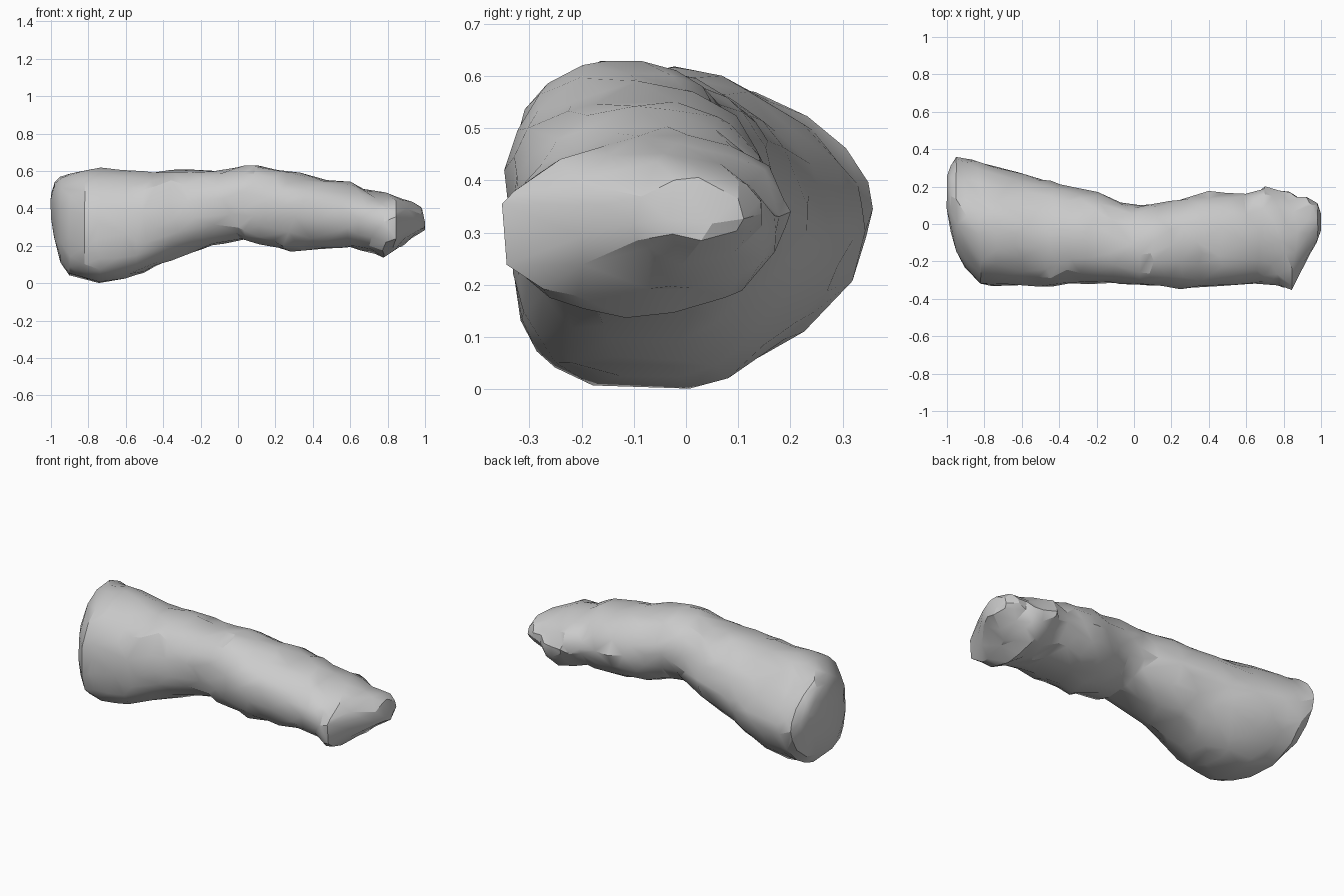
import bpy
import bmesh
from math import sin, cos, pi, radians, copysign
from mathutils import Vector, noise

cube = bpy.data.objects.get("Cube")
if cube:
    bpy.data.objects.remove(cube, do_unlink=True)

# One plain stone grey for the whole body
stone = bpy.data.materials.new("stone_grey")
stone.use_nodes = True
stone.diffuse_color = (0.6, 0.6, 0.6, 1)
stone.node_tree.nodes["Principled BSDF"].inputs["Base Color"].default_value = (0.6, 0.6, 0.6, 1)

# Stations along the body: x, front y, back y, bottom z, top z
STATIONS = [
    (-1, .08, .26, .34, .48),
    (-.98, -.04, .31, .22, .54),
    (-.95, -.15, .36, .11, .57),
    (-.9, -.24, .35, .04, .58),
    (-.82, -.32, .33, .02, .61),
    (-.74, -.33, .31, 0, .615),
    (-.6, -.33, .27, .025, .605),
    (-.5, -.34, .245, .06, .6),
    (-.35, -.32, .2, .125, .605),
    (-.2, -.31, .17, .175, .605),
    (0, -.32, .1, .23, .62),
    (.1, -.34, .1, .215, .63),
    (.25, -.335, .13, .175, .605),
    (.4, -.33, .175, .18, .57),
    (.6, -.325, .155, .185, .535),
    (.7, -.31, .195, .17, .505),
    (.78, -.32, .18, .145, .485),
    (.845, -.36, .17, .18, .46),
    (.93, -.18, .14, .24, .435),
    (.98, -.09, .105, .275, .4),
    (1, -.04, .05, .29, .34),
]
SIDES = 32
STEPS = 3


def rounded(value, power):
    """Superellipse coordinate."""
    return copysign(abs(value) ** power, value)


def corner_power(x, c, s):
    """Squareness of each quarter of a section; lower is squarer."""
    thick = min(1, max(0, (-0.2 - x) / 0.5))
    if c > 0:
        return 1.04 + 0.16 * thick
    if s < 0:
        return 0.82 - 0.24 * thick
    return 0.88 + 0.08 * thick if x < 0.6 else 0.96


def section(bm, x, front, back, bottom, top):
    ring = []
    for i in range(SIDES):
        a = 2 * pi * (i + 0.5) / SIDES
        c, s = cos(a), sin(a)
        power = corner_power(x, c, s)
        y = (front + back) / 2 + (back - front) / 2 * rounded(c, power)
        z = (bottom + top) / 2 + (top - bottom) / 2 * rounded(s, power)
        ring.append(bm.verts.new((x, y, z)))
    return ring


def loft(bm, rings):
    for r, s in zip(rings, rings[1:]):
        for i in range(SIDES):
            j = (i + 1) % SIDES
            bm.faces.new((r[i], r[j], s[j], s[i]))
    bm.faces.new(rings[0])
    bm.faces.new(rings[-1])


# Body: lofted sections with intermediate rings
bm = bmesh.new()
rings = []
for a, b in zip(STATIONS, STATIONS[1:]):
    for k in range(STEPS):
        t = k / STEPS
        rings.append(section(bm, *[p + (q - p) * t for p, q in zip(a, b)]))
rings.append(section(bm, *STATIONS[-1]))
loft(bm, rings)
bmesh.ops.recalc_face_normals(bm, faces=bm.faces)
bm.normal_update()

# Weathered surface: gentle on the thick end, rougher and nicked on the thin end
for v in bm.verts:
    rough = 0.008 if v.co.x < -0.5 else 0.015
    n = noise.noise(v.co * 8) + 0.7 * noise.noise(v.co * 17 + Vector((3, 1, 2)))
    nick = max(0, noise.noise(v.co * 11 + Vector((5, 2, 7))) - 0.3)
    shift = v.normal * (n - 2 * nick) * rough
    shift.x *= 0.3
    v.co += shift
    v.co.z = max(v.co.z, 0)

mesh = bpy.data.meshes.new("stone_body")
bm.to_mesh(mesh)
bm.free()
mesh.materials.append(stone)
body = bpy.data.objects.new("stone_body", mesh)
bpy.context.collection.objects.link(body)

# Irregular chipped facets
bpy.ops.object.select_all(action="DESELECT")
body.select_set(True)
bpy.context.view_layer.objects.active = body
facets = body.modifiers.new("facets", "DECIMATE")
facets.ratio = 0.2
bpy.ops.object.modifier_apply(modifier=facets.name)
bpy.ops.object.shade_smooth_by_angle(angle=radians(26))
